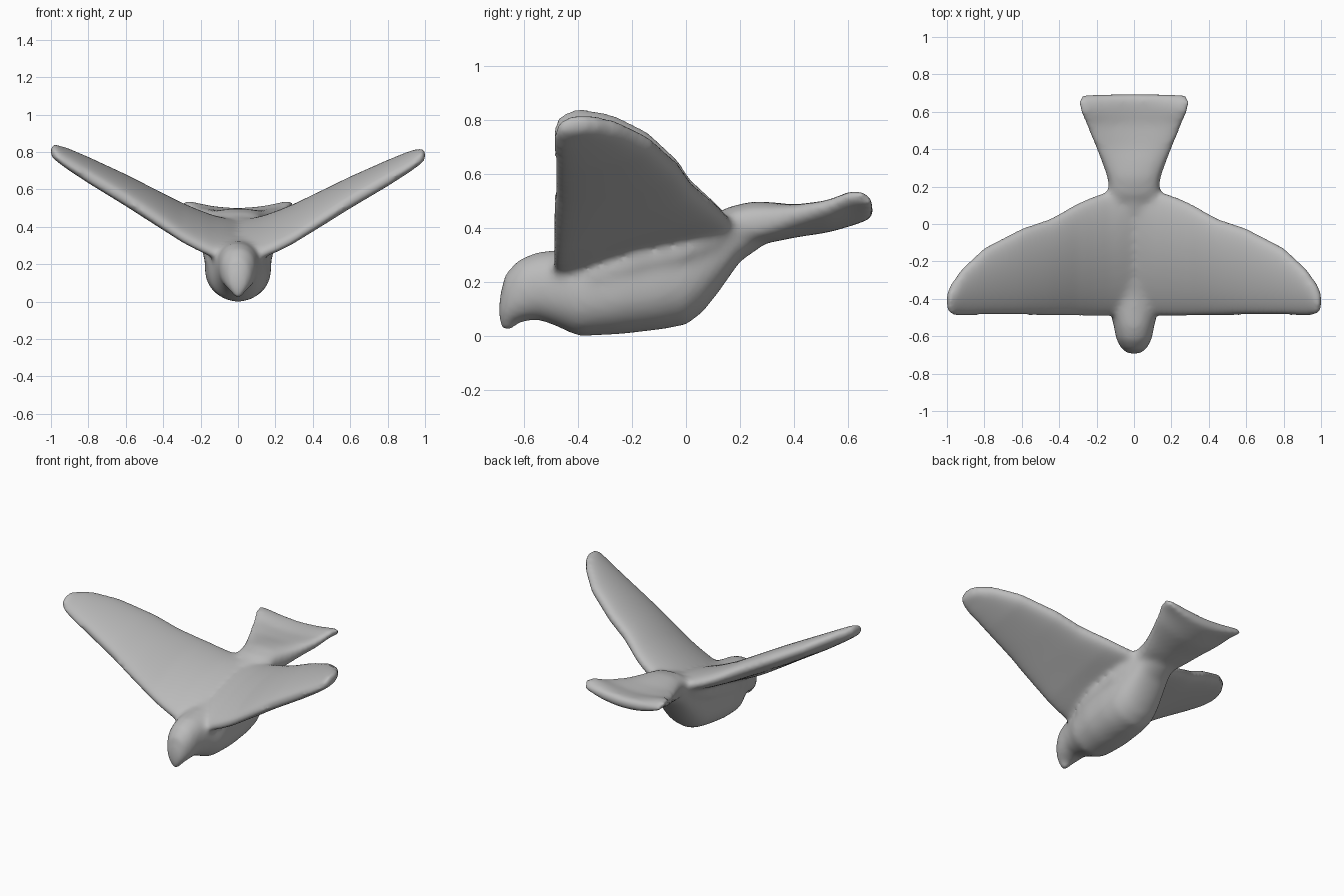
import bpy, bmesh, math
from mathutils import Vector

cube = bpy.data.objects.get("Cube")
if cube:
    bpy.data.objects.remove(cube)

grey = bpy.data.materials.new("clay_grey")
grey.use_nodes = True
colour = (0.5, 0.5, 0.5, 1)
grey.diffuse_color = colour
grey.node_tree.nodes["Principled BSDF"].inputs["Base Color"].default_value = colour

bm = bmesh.new()
SIDES = 32


def ring(centre, u, v, power=1.0, bend=0.0):
    """Rounded section spanned by half-axes u and v, its ends lifted by bend."""
    points = []
    for i in range(SIDES):
        a = 2 * math.pi * i / SIDES
        c, s = math.cos(a), math.sin(a)
        s = math.copysign(abs(s) ** power, s)
        points.append(Vector(centre) + Vector(u) * c + Vector(v) * s
                      + Vector((0, 0, bend * c * c)))
    return points


def loft(rings):
    rows = [[bm.verts.new(p) for p in r] for r in rings]
    faces = [bm.faces.new(rows[0]), bm.faces.new(rows[-1][::-1])]
    for a, b in zip(rows, rows[1:]):
        for i in range(SIDES):
            j = (i + 1) % SIDES
            faces.append(bm.faces.new((a[i], b[i], b[j], a[j])))
    bmesh.ops.recalc_face_normals(bm, faces=faces)


# Head and body: y, bottom, top, half width
body = [(-.695, .045, .13, .03), (-.672, .035, .23, .065), (-.62, .05, .285, .095),
        (-.55, .06, .312, .108), (-.48, .035, .32, .125), (-.4, -.002, .325, .155),
        (-.25, .005, .355, .178), (-.1, .022, .39, .178), (0, .04, .42, .168),
        (.06, .085, .44, .155), (.12, .16, .46, .14), (.2, .275, .48, .125),
        (.28, .33, .49, .11)]
loft([ring((0, y, (b + t) / 2), (w, 0, 0), (0, 0, (t - b) / 2), .85)
      for y, b, t, w in body])

# Shoulders filling the crease under the wings: y, height, half width, half height
shoulders = [(-.42, .2, .13, .05), (-.34, .225, .175, .07), (-.2, .27, .195, .075),
             (0, .315, .19, .075), (.1, .35, .165, .07), (.17, .385, .14, .06)]
loft([ring((0, y, z), (w, 0, 0), (0, 0, h), .8) for y, z, w, h in shoulders])

# Beak, a small downturned cone
loft([ring((0, y, z), (r, 0, 0), (0, r, 0))
      for y, z, r in [(-.63, .14, .055), (-.655, .08, .04), (-.665, .015, .024)]])

# Wings: x, front y, back y, front z, back z, half thickness, camber
wing = [(0, -.46, .2, .245, .415, .06, -.02), (.13, -.495, .18, .275, .435, .066, -.035),
        (.22, -.496, .15, .315, .465, .066, -.035), (.3, -.495, .115, .355, .495, .067, -.03),
        (.45, -.493, .03, .447, .56, .069, -.02), (.6, -.49, -.02, .54, .63, .067, -.015),
        (.8, -.49, -.125, .655, .72, .059, -.012), (.92, -.492, -.235, .725, .775, .049, -.01),
        (.98, -.49, -.32, .768, .79, .041, -.01), (1.003, -.46, -.37, .78, .79, .03, 0)]
for side, lift in ((1, 0), (-1, .02)):
    loft([ring((side * x, (f + k) / 2, (zf + zk) / 2 + lift * x - camber / 3),
               (0, (k - f) / 2, (zk - zf) / 2), (0, 0, t), .7, camber)
          for x, f, k, zf, zk, t, camber in wing])

# Fanned tail: y, half width, height, half thickness, edge lift
tail = [(.08, .1, .395, .04, 0), (.16, .13, .415, .065, 0), (.25, .143, .418, .082, 0),
        (.33, .172, .422, .073, .01), (.41, .205, .425, .06, .03),
        (.53, .257, .433, .05, .055), (.61, .292, .452, .046, .075),
        (.66, .302, .463, .04, .06), (.695, .285, .467, .028, .025)]
loft([ring((0, y, z), (w, 0, 0), (0, 0, t), .6, lift) for y, w, z, t, lift in tail])

mesh = bpy.data.meshes.new("bird")
bm.to_mesh(mesh)
bm.free()
bird = bpy.data.objects.new("bird", mesh)
bpy.context.collection.objects.link(bird)
mesh.materials.append(grey)

# Melt the parts into one sculpted skin
melt = bird.modifiers.new("melt", 'REMESH')
melt.mode = 'VOXEL'
melt.voxel_size = .014
melt.use_smooth_shade = True
soften = bird.modifiers.new("soften", 'SMOOTH')
soften.factor = .5
soften.iterations = 22

bpy.context.view_layer.objects.active = bird
bird.select_set(True)
for name in ("melt", "soften"):
    bpy.ops.object.modifier_apply(modifier=name)
bpy.ops.object.shade_smooth()
